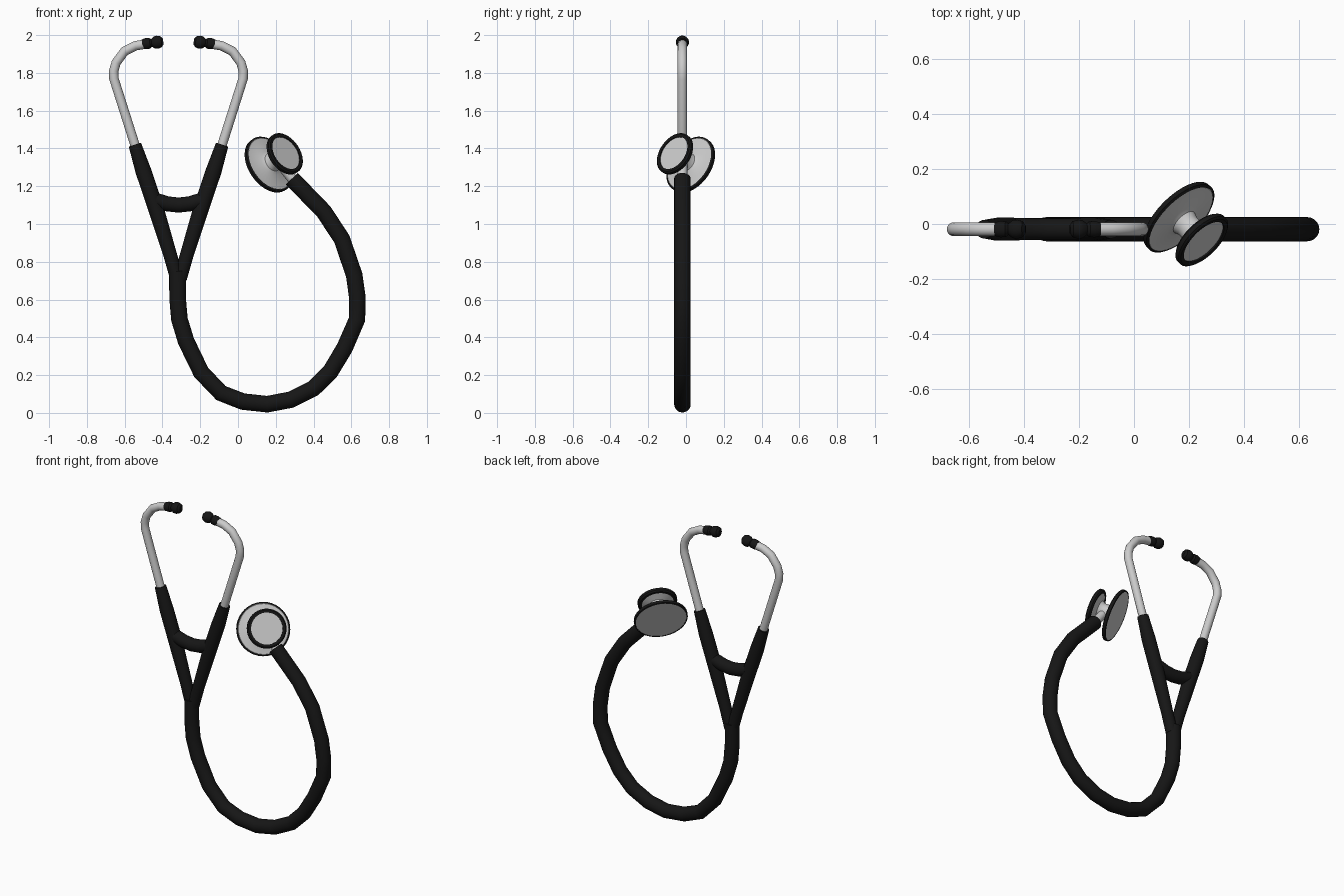
import bpy, bmesh, math
from mathutils import Vector

if "Cube" in bpy.data.objects:
    bpy.data.objects.remove(bpy.data.objects["Cube"])

Y0 = -0.019     # plane of the tubing
CX = -0.315     # symmetry line of the headset
SIDES = 20

black = bpy.data.materials.new("black_rubber")
black.diffuse_color = (0.008, 0.008, 0.008, 1)
black.use_nodes = True
black.node_tree.nodes["Principled BSDF"].inputs["Base Color"].default_value = black.diffuse_color


def skin(name, rings, mat=None, closed=False):
    """Bridge a list of rings into a solid; cap the ends unless closed."""
    bm = bmesh.new()
    loops = [[bm.verts.new(p) for p in r] for r in rings]
    pairs = list(zip(loops, loops[1:]))
    if closed:
        pairs.append((loops[-1], loops[0]))
    else:
        bm.faces.new(loops[0])
        bm.faces.new(loops[-1])
    n = len(loops[0])
    for a, b in pairs:
        for i in range(n):
            j = (i + 1) % n
            bm.faces.new((a[i], a[j], b[j], b[i]))
    bmesh.ops.recalc_face_normals(bm, faces=bm.faces)
    me = bpy.data.meshes.new(name)
    bm.to_mesh(me)
    bm.free()
    ob = bpy.data.objects.new(name, me)
    bpy.context.collection.objects.link(ob)
    if mat:
        me.materials.append(mat)
    bpy.ops.object.select_all(action='DESELECT')
    ob.select_set(True)
    bpy.context.view_layer.objects.active = ob
    bpy.ops.object.shade_smooth_by_angle(angle=math.radians(35))
    return ob


def ring(c, u, v, r, n=SIDES):
    return [c + r * (math.cos(a) * u + math.sin(a) * v)
            for a in (2 * math.pi * i / n for i in range(n))]


def sweep(name, path, radii, mat=None):
    """Round tube along an (x, z) path in the tubing plane."""
    pts = [Vector((x, Y0, z)) for x, z in path]
    if not isinstance(radii, (list, tuple)):
        radii = [radii] * len(pts)
    v = Vector((0, 1, 0))
    rings = []
    for i, p in enumerate(pts):
        d0 = (p - pts[i - 1]).normalized() if i else Vector()
        d1 = (pts[i + 1] - p).normalized() if i < len(pts) - 1 else Vector()
        rings.append(ring(p, (d0 + d1).normalized().cross(v), v, radii[i]))
    return skin(name, rings, mat)


def lathe(name, profile, origin, axis, mat=None, closed=False, n=40):
    """Revolve (radius, distance along axis) points."""
    axis = Vector(axis).normalized()
    u = axis.orthogonal().normalized()
    v = axis.cross(u)
    return skin(name, [ring(Vector(origin) + axis * s, u, v, r, n)
                       for r, s in profile], mat, closed)


# Main looped tube
sweep("main_tube", [
    (-0.32, 0.75), (-0.32, 0.61), (-0.31, 0.495), (-0.275, 0.38), (-0.195, 0.215),
    (-0.09, 0.105), (0.025, 0.06), (0.155, 0.046), (0.28, 0.07), (0.4, 0.13),
    (0.49, 0.22), (0.565, 0.345), (0.63, 0.495), (0.632, 0.61), (0.615, 0.73),
    (0.55, 0.92), (0.455, 1.065), (0.285, 1.24)], 0.044, black)

# Headset: the two sides mirror about CX
for side, s in (("left", -1), ("right", 1)):
    def m(pts):
        return [(CX + s * dx, z) for dx, z in pts]
    sweep(side + "_rubber_arm",
          m([(0.008, 0.71), (0.045, 0.84), (0.125, 1.1), (0.186, 1.28), (0.231, 1.42)]),
          [0.036, 0.036, 0.042, 0.042, 0.034], black)
    sweep(side + "_ear_tube",
          m([(0.22, 1.385), (0.342, 1.77), (0.343, 1.81), (0.33, 1.855), (0.285, 1.915),
             (0.23, 1.943), (0.15, 1.957)]), 0.025)
    lathe(side + "_ear_tip",
          [(0.025, 0), (0.03, 0.02), (0.029, 0.04), (0.021, 0.05), (0.033, 0.066),
           (0.035, 0.082), (0.029, 0.102), (0.015, 0.112)],
          (CX + s * 0.192, Y0, 1.952), (-s, 0, 0.13), black, n=SIDES)

# Bridge between the arms
sweep("arm_bridge", [(CX + dx, z) for dx, z in
                     ((-0.12, 1.125), (-0.06, 1.107), (0, 1.1), (0.06, 1.107), (0.12, 1.125))],
      0.04, black)

# Double-sided chest piece, turned to front right and up
C = (0.206, -0.017, 1.343)
AX = (0.636, -0.636, 0.437)
lathe("chest_piece_body",
      [(0.154, -0.076), (0.156, -0.06), (0.15, -0.054), (0.07, -0.046), (0.052, -0.036),
       (0.045, -0.015), (0.045, 0.02), (0.055, 0.036), (0.104, 0.054), (0.104, 0.071)], C, AX)
lathe("large_rim",
      [(0.152, -0.078), (0.16, -0.075), (0.161, -0.058), (0.152, -0.052)], C, AX, black, True)
lathe("small_rim",
      [(0.095, 0.077), (0.11, 0.079), (0.118, 0.073), (0.118, 0.057), (0.11, 0.049),
       (0.095, 0.05)], C, AX, black, True)

# Metal stem joining chest piece and tube
sweep("chest_stem", [(0.206, 1.343), (0.3, 1.222)], 0.027)
